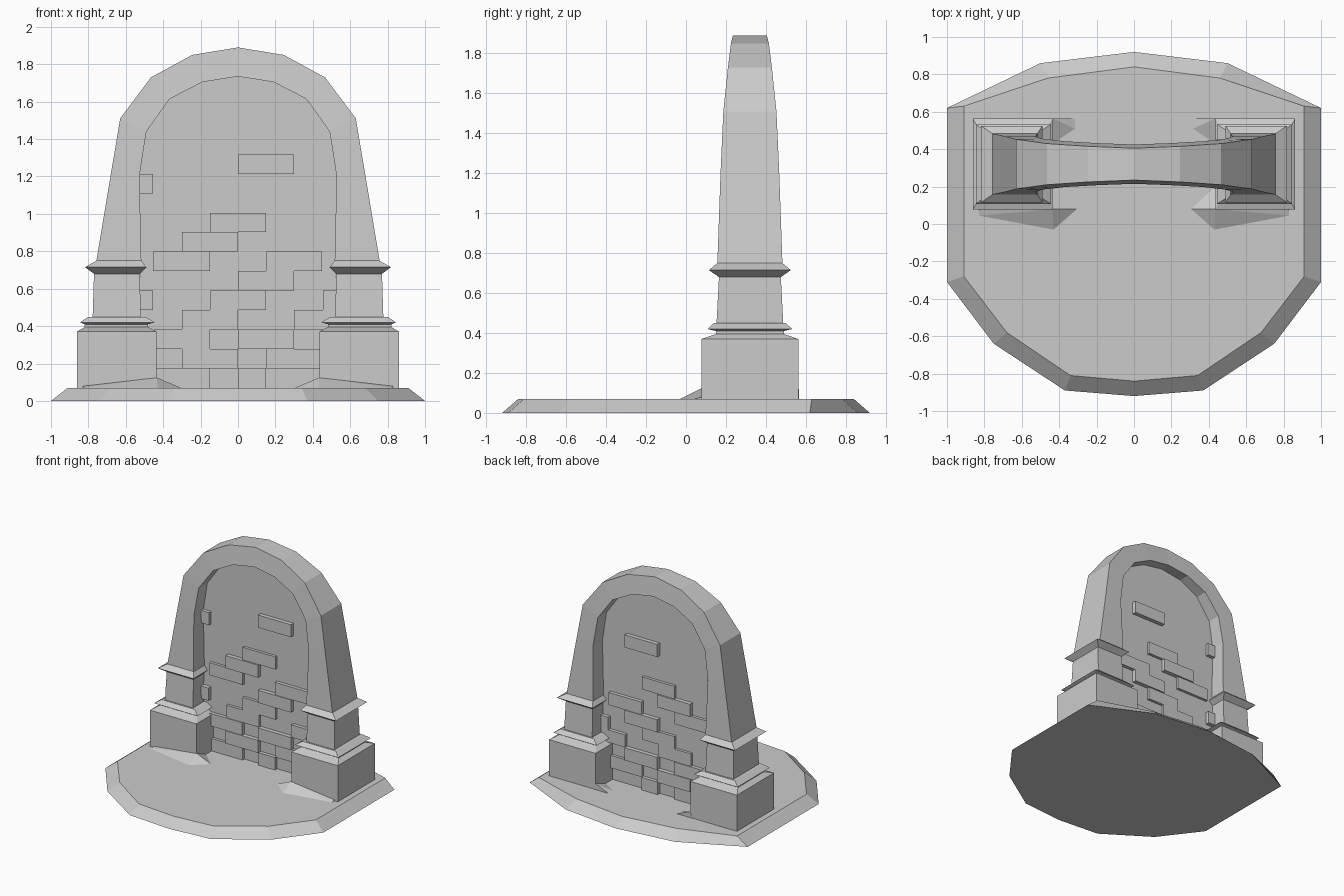
import bpy, bmesh

CY = 0.32  # depth centre of the archway


def finish(name, bm):
    bmesh.ops.recalc_face_normals(bm, faces=bm.faces)
    me = bpy.data.meshes.new(name)
    bm.to_mesh(me)
    bm.free()
    ob = bpy.data.objects.new(name, me)
    bpy.context.collection.objects.link(ob)
    return ob


def loft(name, rings):
    """Join equal-length closed rings of points and cap both ends."""
    bm = bmesh.new()
    vs = [[bm.verts.new(p) for p in r] for r in rings]
    n = len(vs[0])
    for a, b in zip(vs, vs[1:]):
        for i in range(n):
            j = (i + 1) % n
            bm.faces.new((a[i], a[j], b[j], b[i]))
    bm.faces.new(vs[0])
    bm.faces.new(vs[-1])
    return finish(name, bm)


def hull(name, pts):
    bm = bmesh.new()
    for p in pts:
        bm.verts.new(p)
    bmesh.ops.convex_hull(bm, input=bm.verts)
    loose = [v for v in bm.verts if not v.link_faces]
    bmesh.ops.delete(bm, geom=loose, context='VERTS')
    return finish(name, bm)


def both(half):
    """Complete a half outline (last point on x = 0) by mirroring."""
    return half + [(-p[0],) + tuple(p[1:]) for p in reversed(half[:-1])]


# ground slab with bevelled rim
low = [(0.37, -0.89), (0.75, -0.64), (1, -0.31), (1, 0.62), (0.5, 0.86), (0, 0.92)]
top = [(0.34, -0.81), (0.68, -0.58), (0.91, -0.28), (0.91, 0.63), (0.46, 0.78), (0, 0.84)]
loft("ground_slab", [[(x, y, 0) for x, y in both(low) + [(0, -0.92)]],
                     [(x, y, 0.07) for x, y in both(top) + [(0, -0.84)]]])

# moulded pillars: z, inner x, outer x, half depth
levels = [(0.04, 0.435, 0.862, 0.243), (0.37, 0.435, 0.862, 0.243),
          (0.395, 0.48, 0.82, 0.17), (0.41, 0.48, 0.82, 0.17),
          (0.42, 0.445, 0.845, 0.212), (0.45, 0.495, 0.80, 0.18),
          (0.45, 0.52, 0.777, 0.167), (0.68, 0.525, 0.77, 0.155),
          (0.715, 0.49, 0.818, 0.205), (0.75, 0.517, 0.757, 0.163)]
for side, s in (("right", 1), ("left", -1)):
    loft("pillar_" + side,
         [[(s * a, CY - d, z), (s * b, CY - d, z), (s * b, CY + d, z), (s * a, CY + d, z)]
          for z, a, b, d in levels])
    # earth heaped against the pillar foot
    hull("front_mound_" + side, [(s * x, y, z) for x, y, z in (
        (0.435, 0.08, 0.125), (0.83, 0.08, 0.08), (0.83, 0.045, 0.07), (0.43, -0.03, 0.07),
        (0.305, 0.08, 0.07), (0.435, 0.2, 0.07), (0.83, 0.1, 0.06))])
    hull("back_mound_" + side, [(s * x, y, z) for x, y, z in (
        (0.435, 0.565, 0.12), (0.315, 0.565, 0.07), (0.315, 0.51, 0.07),
        (0.435, 0.43, 0.07), (0.45, 0.565, 0.06))])

# arch: outer x, z, half depth / inner x, z, half depth
outer = [(0.757, 0.75, 0.163), (0.682, 1.2, 0.147), (0.63, 1.51, 0.133),
         (0.465, 1.73, 0.11), (0.245, 1.85, 0.095), (0, 1.89, 0.085)]
inner = [(0.517, 0.75, 0.163), (0.527, 1.2, 0.147), (0.49, 1.44, 0.136),
         (0.365, 1.615, 0.122), (0.19, 1.705, 0.112), (0, 1.735, 0.105)]
loft("arch", [[(o[0], CY - o[2], o[1]), (o[0], CY + o[2], o[1]),
               (i[0], CY + i[2], i[1]), (i[0], CY - i[2], i[1])]
              for o, i in zip(both(outer), both(inner))])

# infill wall
outline = both([(0.527, 0.04)] + [(x + 0.005, z) for x, z, _ in inner[:-1]] + [(0, 1.735)])
loft("infill_wall", [[(x, y, z) for x, z in outline] for y in (CY - 0.022, CY + 0.022)])

# raised bricks: row number, x start, x end (they show on both wall faces)
bricks = [(0, -0.45, -0.15), (0, 0, 0.15), (1, -0.3, 0), (1, 0.15, 0.45),
          (2, -0.45, -0.15), (2, 0, 0.3), (3, -0.3, 0), (3, 0.3, 0.53),
          (4, -0.53, -0.455), (4, -0.15, 0.15), (4, 0.455, 0.53), (5, 0, 0.3),
          (6, -0.455, -0.15), (6, 0.15, 0.45), (7, -0.3, 0), (8, -0.15, 0.15),
          (10, -0.528, -0.455), (11, 0, 0.3)]
for k, (row, a, b) in enumerate(bricks):
    z0 = 0.07 + row * 0.104
    d = 0.045 + 0.006 * (k % 3)
    loft("brick", [[(a, y, z0), (b, y, z0), (b, y, z0 + 0.104), (a, y, z0 + 0.104)]
                   for y in (CY - d, CY + d)])
